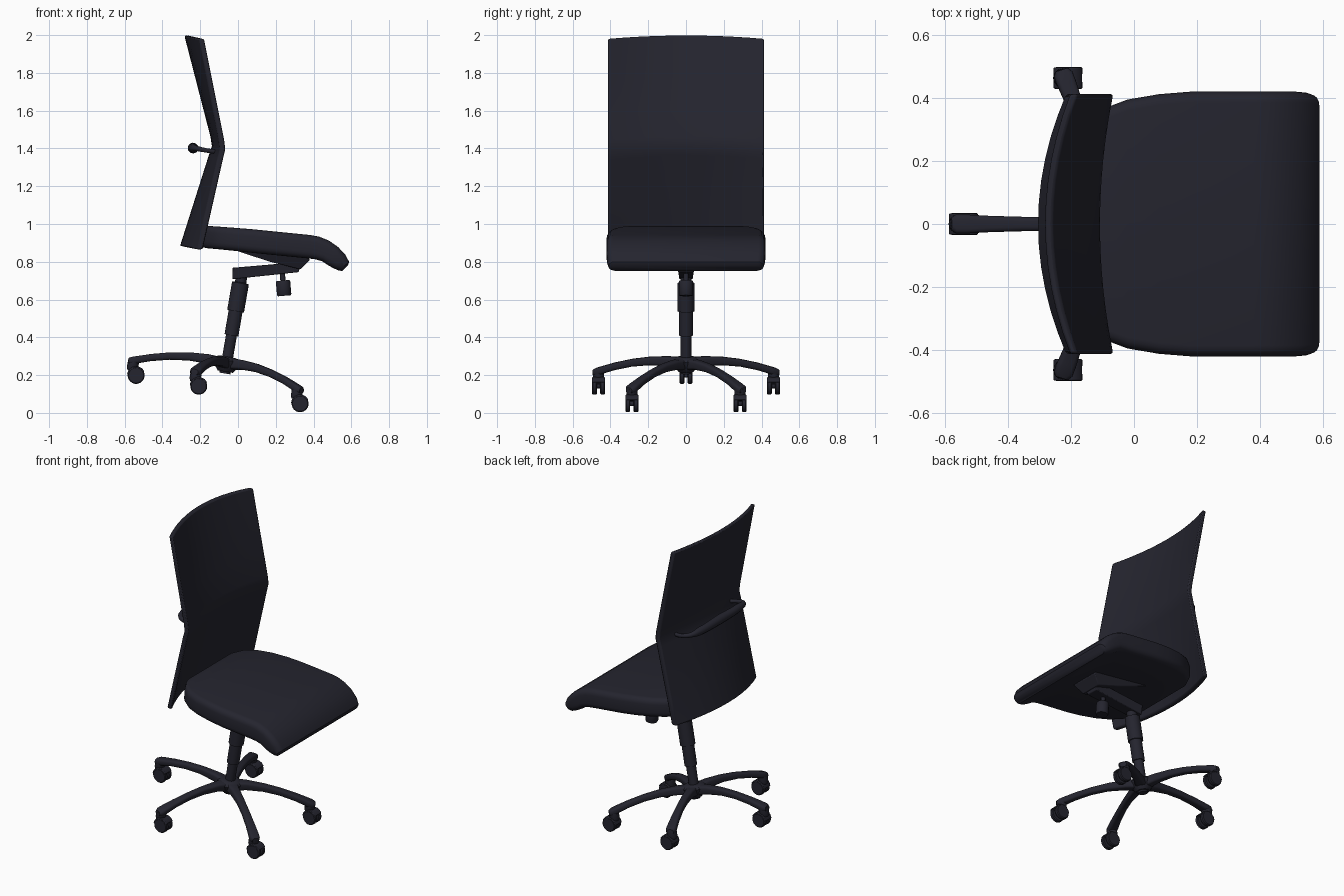
import bpy, bmesh, math
from mathutils import Matrix, Vector

cube = bpy.data.objects.get("Cube")
if cube:
    bpy.data.objects.remove(cube, do_unlink=True)

COLOUR = (0.018, 0.018, 0.028, 1)
charcoal = bpy.data.materials.new("charcoal")
charcoal.use_nodes = True
charcoal.diffuse_color = COLOUR
bsdf = charcoal.node_tree.nodes["Principled BSDF"]
bsdf.inputs["Base Color"].default_value = COLOUR
bsdf.inputs["Roughness"].default_value = 0.7

# The pedestal leans forward about the hub
BASE = Matrix.Translation((-0.085, 0, 0.12)) @ Matrix.Rotation(math.radians(9.8), 4, 'Y')
WORLD = Matrix.Identity(4)


def finish(name, bm, matrix=WORLD, bevel=0, angle=40):
    bm.transform(matrix)
    bmesh.ops.recalc_face_normals(bm, faces=bm.faces)
    mesh = bpy.data.meshes.new(name)
    bm.to_mesh(mesh)
    bm.free()
    obj = bpy.data.objects.new(name, mesh)
    bpy.context.collection.objects.link(obj)
    mesh.materials.append(charcoal)
    bpy.ops.object.select_all(action='DESELECT')
    obj.select_set(True)
    bpy.context.view_layer.objects.active = obj
    if bevel:
        mod = obj.modifiers.new("soft_edges", 'BEVEL')
        mod.width, mod.segments, mod.limit_method = bevel, 2, 'ANGLE'
        mod.angle_limit = math.radians(45)
    bpy.ops.object.shade_smooth_by_angle(angle=math.radians(angle))
    return obj


def loft(name, rings, **kw):
    """Skin a list of closed rings and cap both ends."""
    bm = bmesh.new()
    loops = [[bm.verts.new(p) for p in ring] for ring in rings]
    n = len(loops[0])
    for a, b in zip(loops, loops[1:]):
        for i in range(n):
            j = (i + 1) % n
            bm.faces.new((a[i], a[j], b[j], b[i]))
    bm.faces.new(loops[0][::-1])
    bm.faces.new(loops[-1])
    return finish(name, bm, **kw)


def lathe(name, profile, matrix=WORLD, sides=20):
    """Turn (radius, height) pairs around z."""
    rings = [[(r * math.cos(2 * math.pi * i / sides), r * math.sin(2 * math.pi * i / sides), z)
              for i in range(sides)] for r, z in profile]
    return loft(name, rings, matrix=matrix)


def prism(name, outline, low, high, bevel=0.004):
    """Side outline in xz, with half width low at the bottom and high at the top."""
    zs = [z for _, z in outline]
    z0, z1 = min(zs), max(zs)

    def half(z):
        return low + (high - low) * (z - z0) / (z1 - z0)
    return loft(name, [[(x, s * half(z), z) for x, z in outline] for s in (-1, 1)], bevel=bevel)


def rounded_ring(top, bottom, half, corner, steps=4):
    """Rounded cross-section spanning y, from a top point to a bottom point in xz."""
    top, bottom = Vector(top), Vector(bottom)
    mid, up = (top + bottom) / 2, (top - bottom) / 2
    h = up.length
    c = min(corner, h * 0.95, half * 0.9)
    ring = []
    for k, (sy, sz) in enumerate(((1, 1), (-1, 1), (-1, -1), (1, -1))):
        for i in range(steps + 1):
            a = math.pi / 2 * (k + i / steps)
            y = sy * (half - c) + c * math.cos(a)
            p = mid + up / h * (sz * (h - c) + c * math.sin(a))
            ring.append((p.x, y, p.y))
    return ring


def lerp(table, z):
    for (z0, *a), (z1, *b) in zip(table, table[1:]):
        if z <= z1 + 1e-6:
            t = (z - z0) / (z1 - z0)
            return [p + (q - p) * t for p, q in zip(a, b)]
    return table[-1][1:]


# Seat cushion: top point, bottom point, half width
seat_stations = [
    ((-0.215, 0.965), (-0.215, 0.90), 0.20),
    ((-0.20, 0.985), (-0.20, 0.88), 0.25),
    ((-0.16, 0.990), (-0.165, 0.872), 0.315),
    ((-0.10, 0.986), (-0.10, 0.866), 0.365),
    ((-0.02, 0.980), (-0.02, 0.858), 0.395),
    ((0.08, 0.972), (0.08, 0.847), 0.412),
    ((0.18, 0.962), (0.18, 0.837), 0.42),
    ((0.38, 0.942), (0.37, 0.818), 0.42),
    ((0.43, 0.933), (0.41, 0.813), 0.42),
    ((0.48, 0.913), (0.445, 0.803), 0.42),
    ((0.53, 0.878), (0.475, 0.783), 0.42),
    ((0.568, 0.838), (0.505, 0.766), 0.417),
    ((0.588, 0.800), (0.535, 0.753), 0.41),
    ((0.582, 0.780), (0.552, 0.752), 0.395),
]
loft("seat_cushion", [rounded_ring(t, b, w, 0.035) for t, b, w in seat_stations])

# Backrest: height, front edge x, depth of curve, thickness
back_table = [(0.0, -0.185, 0.090, 0.032), (0.43, -0.078, 0.046, 0.031),
              (0.475, -0.066, 0.042, 0.03), (0.52, -0.072, 0.044, 0.03),
              (1.0, -0.178, 0.080, 0.026)]
HALF, COLUMNS = 0.412, 12
back_rings = []
for t in (0, 0.15, 0.3, 0.43, 0.475, 0.52, 0.65, 0.8, 1):
    edge, depth, thick = lerp(back_table, t)
    front, rear = [], []
    for i in range(COLUMNS + 1):
        u = 2 * i / COLUMNS - 1
        x = edge - depth * (1 - u * u)
        z = 0.865 + 1.115 * t + 0.018 * (1 - u * u)
        front.append((x, u * HALF, z))
        rear.append((x - thick, u * HALF, z))
    back_rings.append(front + rear[::-1])
loft("backrest", back_rings, bevel=0.008)

# Curved grab handle behind the backrest
curve = bpy.data.curves.new("rear_handle", 'CURVE')
curve.dimensions, curve.bevel_depth, curve.bevel_resolution = '3D', 0.012, 3
half_path = [(-0.10, 0.27, 1.38, 1), (-0.17, 0.29, 1.39, 1),
             (-0.22, 0.27, 1.40, 1.2), (-0.236, 0.20, 1.402, 2)]
path = half_path + [(-0.238, 0, 1.402, 2.4)] + [(x, -y, z, r) for x, y, z, r in half_path[::-1]]
spline = curve.splines.new('BEZIER')
spline.bezier_points.add(len(path) - 1)
for point, (x, y, z, r) in zip(spline.bezier_points, path):
    point.co, point.radius = (x, y, z), r
    point.handle_left_type = point.handle_right_type = 'AUTO'
spline.resolution_u = 5
curve.use_fill_caps = True
curve.materials.append(charcoal)
bpy.context.collection.objects.link(bpy.data.objects.new("rear_handle", curve))

# Tilt mechanism under the seat
prism("mechanism_bar", [(-0.03, 0.708), (0.32, 0.745), (0.34, 0.80), (-0.03, 0.768)], 0.035, 0.05)
prism("seat_bracket", [(-0.02, 0.862), (0.17, 0.80), (0.33, 0.76), (0.38, 0.81), (0.37, 0.83)],
      0.07, 0.12)
tilt = Matrix.Translation((0.245, 0, 0.62)) @ Matrix.Rotation(math.radians(-5), 4, 'Y')
lathe("tension_knob", [(0.034, 0), (0.038, 0.006), (0.038, 0.075), (0.034, 0.081),
                       (0.014, 0.081), (0.014, 0.15)], tilt, 12)

# Gas column and hub
lathe("gas_column", [(0.029, 0.09), (0.029, 0.295), (0.037, 0.295), (0.037, 0.425), (0.045, 0.425),
                     (0.045, 0.575), (0.03, 0.58), (0.03, 0.63)], BASE)
lathe("base_hub", [(0.04, 0.10), (0.06, 0.125), (0.072, 0.16), (0.055, 0.176), (0.035, 0.18)], BASE)

# Five arched legs with twin-wheel casters: radius, top, bottom, half width
leg_table = [(0.02, 0.172, 0.115, 0.036), (0.10, 0.176, 0.125, 0.027), (0.20, 0.169, 0.125, 0.023),
             (0.30, 0.152, 0.112, 0.023), (0.40, 0.126, 0.087, 0.026), (0.47, 0.103, 0.062, 0.030),
             (0.50, 0.093, 0.054, 0.030), (0.515, 0.085, 0.056, 0.020)]
leg_rings = [rounded_ring((r, top), (r, low), w, 0.014, 3) for r, top, low, w in leg_table]
REACH = 0.487
for i in range(5):
    a = math.pi + i * math.tau / 5
    loft(f"leg_{i + 1}", leg_rings, matrix=BASE @ Matrix.Rotation(a, 4, 'Z'))
    caster = BASE @ Matrix.Translation((REACH * math.cos(a), REACH * math.sin(a), 0))
    lathe(f"caster_stem_{i + 1}", [(0.024, 0.02), (0.03, 0.035), (0.03, 0.075)], caster, 12)
    wheel_centre = caster @ Matrix.Translation((0.026, 0, 0))
    # Arched hood over the wheels
    hood = []
    for y in (-0.034, 0.034):
        arc = [math.radians(d) for d in range(35, 186, 25)]
        hood.append([(0.049 * math.cos(t), y, 0.049 * math.sin(t)) for t in arc]
                    + [(0.03 * math.cos(t), y, 0.03 * math.sin(t)) for t in arc[::-1]])
    loft(f"caster_hood_{i + 1}", hood, matrix=wheel_centre, bevel=0.004)
    for side, y in (("left", 0.022), ("right", -0.022)):
        turn = Matrix.Translation((0, y, 0)) @ Matrix.Rotation(math.pi / 2, 4, 'X')
        lathe(f"caster_wheel_{side}_{i + 1}",
              [(0.04, -0.013), (0.045, -0.008), (0.045, 0.008), (0.04, 0.013)], wheel_centre @ turn)
    lathe(f"caster_axle_{i + 1}", [(0.012, -0.03), (0.012, 0.03)],
          wheel_centre @ Matrix.Rotation(math.pi / 2, 4, 'X'), 10)
